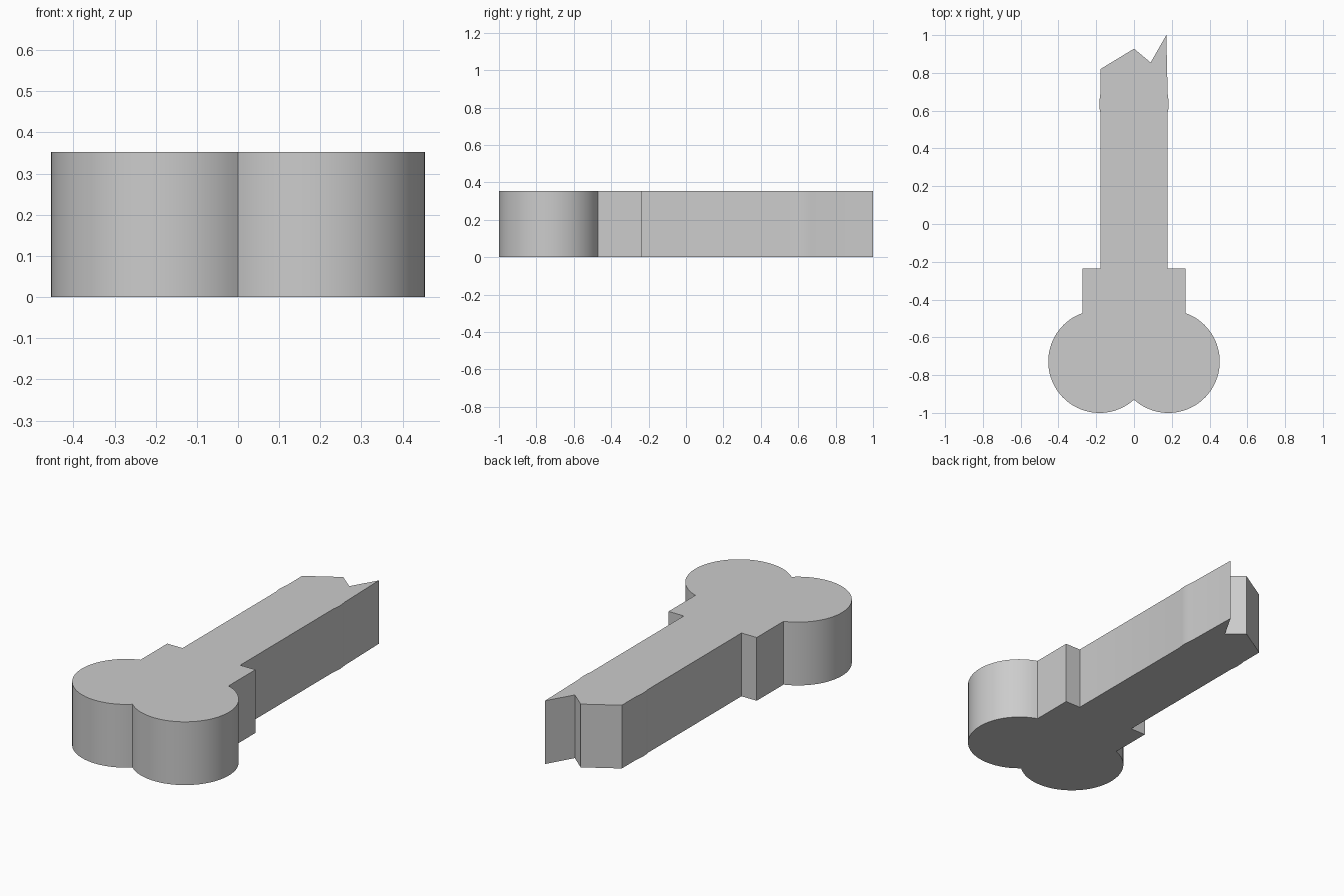
import bpy, bmesh, math

cube = bpy.data.objects.get("Cube")
if cube:
    bpy.data.objects.remove(cube)

HEIGHT = 0.353
RADIUS, KNOB_X, KNOB_Y = 0.272, 0.182, -0.728
COLLAR_X, COLLAR_TOP, SHAFT_X = 0.272, -0.235, 0.178
ARC_STEPS = 48

grey = bpy.data.materials.new("plain grey")
grey.use_nodes = True
colour = (0.604, 0.604, 0.604, 1)
grey.diffuse_color = colour
grey.node_tree.nodes["Principled BSDF"].inputs["Base Color"].default_value = colour


def right_half():
    """Outline from the notch between the knobs up to the shaft."""
    start = -math.acos(-KNOB_X / RADIUS)
    end = math.acos((COLLAR_X - KNOB_X) / RADIUS)
    arc = []
    for i in range(ARC_STEPS + 1):
        a = start + (end - start) * i / ARC_STEPS
        arc.append((KNOB_X + RADIUS * math.cos(a), KNOB_Y + RADIUS * math.sin(a)))
    collar = [(COLLAR_X, COLLAR_TOP), (SHAFT_X, COLLAR_TOP)]
    # slight swelling near the broken end
    swelling = [(SHAFT_X, 0.59), (0.182, 0.61), (0.183, 0.64), (0.181, 0.67), (SHAFT_X, 0.69)]
    return arc + collar + swelling


# Jagged broken end, then the mirrored half back to the notch
half = right_half()
jagged_end = [(0.171, 1.0), (0.088, 0.855), (0.0, 0.928), (-SHAFT_X, 0.82)]
outline = half + jagged_end + [(-x, y) for x, y in reversed(half[1:])]

# Extrude the outline into a solid slab
bm = bmesh.new()
base = bm.faces.new([bm.verts.new((x, y, 0)) for x, y in outline])
top = bmesh.ops.extrude_face_region(bm, geom=[base], use_keep_orig=True)["geom"]
bmesh.ops.translate(bm, verts=[v for v in top if isinstance(v, bmesh.types.BMVert)],
                    vec=(0, 0, HEIGHT))
bmesh.ops.recalc_face_normals(bm, faces=bm.faces)
caps = [f for f in bm.faces if len(f.verts) > 4]
bmesh.ops.triangulate(bm, faces=caps)
mesh = bpy.data.meshes.new("knobbed_shaft")
bm.to_mesh(mesh)
bm.free()
mesh.materials.append(grey)

shaft = bpy.data.objects.new("knobbed_shaft", mesh)
bpy.context.collection.objects.link(shaft)
bpy.ops.object.select_all(action='DESELECT')
shaft.select_set(True)
bpy.context.view_layer.objects.active = shaft
bpy.ops.object.shade_smooth_by_angle(angle=math.radians(30))
